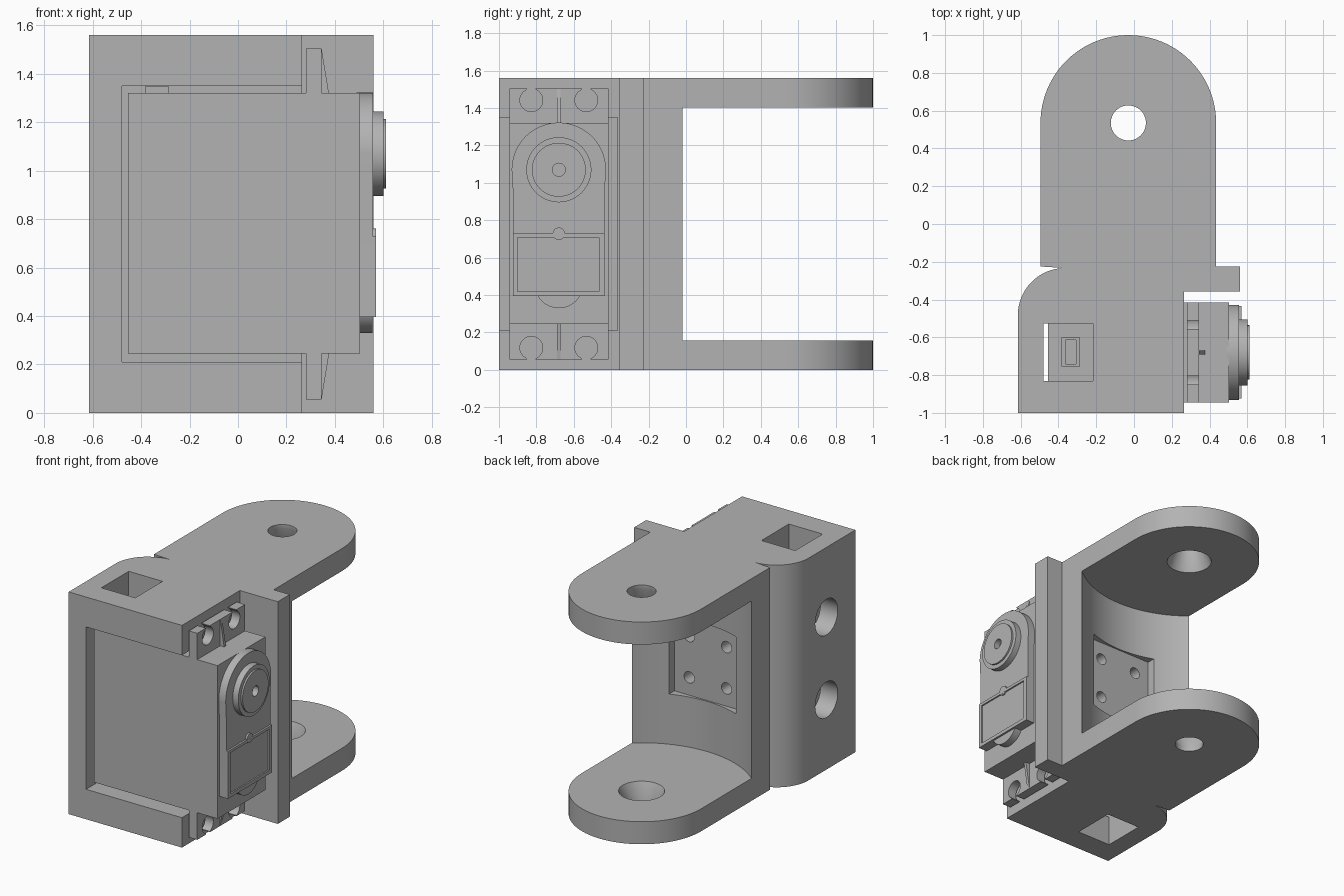
import bpy, bmesh
from math import sin, cos, pi
from mathutils import Vector

if "Cube" in bpy.data.objects:
    bpy.data.objects.remove(bpy.data.objects["Cube"], do_unlink=True)

grey = bpy.data.materials.new("plain grey")
grey.use_nodes = True
GREY = (0.45, 0.45, 0.45, 1)
grey.diffuse_color = GREY
grey.node_tree.nodes["Principled BSDF"].inputs["Base Color"].default_value = GREY

MID = 0.78          # mid height, everything mirrors about it
AXIS = -0.68        # motor centre line in y
EAR = (-0.03, 0.535)  # pivot centre of the two arms


def add(name, bm):
    bmesh.ops.recalc_face_normals(bm, faces=bm.faces)
    mesh = bpy.data.meshes.new(name)
    bm.to_mesh(mesh)
    bm.free()
    mesh.materials.append(grey)
    ob = bpy.data.objects.new(name, mesh)
    bpy.context.collection.objects.link(ob)
    return ob


def prism(name, pts, axis, a, b):
    """Extrude a 2D outline along an axis from a to b."""
    place = {"x": lambda p: (a, p[0], p[1]),
             "y": lambda p: (p[0], a, p[1]),
             "z": lambda p: (p[0], p[1], a)}[axis]
    bm = bmesh.new()
    face = bm.faces.new([bm.verts.new(place(p)) for p in pts])
    out = bmesh.ops.extrude_face_region(bm, geom=[face])
    step = Vector([(b - a) * (axis == k) for k in "xyz"])
    bmesh.ops.translate(bm, vec=step,
                        verts=[v for v in out["geom"] if isinstance(v, bmesh.types.BMVert)])
    return add(name, bm)


def arc(c, r, start, end, n=24):
    return [(c[0] + r * cos(start + (end - start) * i / n),
             c[1] + r * sin(start + (end - start) * i / n)) for i in range(n + 1)]


def disc(name, c, r, axis, a, b, n=48):
    return prism(name, arc(c, r, 0, 2 * pi, n)[:-1], axis, a, b)


def box(name, x, y, z):
    return prism(name, [(x[0], y[0]), (x[1], y[0]), (x[1], y[1]), (x[0], y[1])], "z", *z)


def taper(name, c, r0, z0, r1, z1, n=48):
    """Conical plug standing along z."""
    bm = bmesh.new()
    rings = [[bm.verts.new((x, y, z)) for x, y in arc(c, r, 0, 2 * pi, n)[:-1]]
             for r, z in ((r0, z0), (r1, z1))]
    for i in range(n):
        j = (i + 1) % n
        bm.faces.new((rings[0][i], rings[0][j], rings[1][j], rings[1][i]))
    for ring in rings:
        bm.faces.new(ring)
    return add(name, bm)


def combine(ob, others, mode="DIFFERENCE"):
    for other in others:
        mod = ob.modifiers.new("combine", "BOOLEAN")
        mod.operation, mod.solver, mod.object = mode, "EXACT", other
        bpy.context.view_layer.objects.active = ob
        bpy.ops.object.modifier_apply(modifier=mod.name)
        bpy.data.objects.remove(other, do_unlink=True)


def both(z):
    return (z, 2 * MID - z)


# Bracket: one outline with rounded arm end, side flange and rounded corner
outline = [(-0.615, -1), (0.265, -1), (0.265, -0.358), (0.56, -0.358), (0.56, -0.225), (0.435, -0.225)]
outline += arc(EAR, 0.465, 0, pi, 48)
outline += [(-0.495, -0.225)] + arc((-0.365, -0.483), 0.25, pi / 2, pi, 20)
bracket = prism("bracket", outline, "z", 0, 2 * MID)

cuts = [
    # round clearance between the arms
    disc("arm_gap", EAR, 0.724, "z", 0.158, 1.402, 128),
    # motor bay open to the front and the side
    box("motor_bay", (-0.48, 0.3), (-1.1, -0.365), (0.21, 1.35)),
    # flat mounting recess in the curved wall
    box("mount_recess", (-0.29, 0.23), (-0.2, 0), (0.51, 1.05)),
]
# cable windows in the roof and the floor
for z in ((-0.1, 0.3), (1.3, 1.7)):
    cuts.append(box("cable_window", (-0.48, -0.217), (-0.83, -0.527), z))
for z in both(1.07):
    cuts.append(disc("side_hole", (AXIS, z), 0.125, "x", -0.7, -0.4))
for dx in (-0.145, 0.145):
    for dz in (-0.145, 0.145):
        cuts.append(disc("screw_hole", (EAR[0] + dx, MID + dz), 0.04, "y", -0.45, -0.1, 24))
# pivot holes, wider on the inside
cuts.append(disc("pivot_hole", EAR, 0.093, "z", -0.1, 1.7))
for outer, inner in zip(both(1.53), both(1.4)):
    cuts.append(taper("pivot_flare", EAR, 0.093, outer, 0.148, inner))
combine(bracket, cuts)

# Motor case
Y = (-0.945, -0.415)
box("motor_case", (-0.455, 0.503), Y, (0.245, 1.32))

# Mounting tabs with open screw slots and a stiffening rib
for side, name in ((1, "upper"), (-1, "lower")):
    def z_at(h):
        return MID + side * h
    tab = box(name + "_tab", (0.28, 0.345), Y, sorted((z_at(0.5), z_at(0.725))))
    holes = []
    for y in (AXIS - 0.147, AXIS + 0.147):
        holes.append(disc("hole", (y, z_at(0.662)), 0.061, "x", 0.2, 0.4, 32))
        holes.append(box("slot", (0.2, 0.4), (y - 0.022, y + 0.022), sorted((z_at(0.662), z_at(0.8)))))
    combine(tab, holes)
    prism(name + "_tab_rib", [(0.34, z_at(0.725)), (0.345, z_at(0.725)), (0.377, z_at(0.53)), (0.34, z_at(0.53))],
          "y", AXIS - 0.01, AXIS + 0.01)

# Cable socket on top of the case
socket = box("cable_socket", (-0.385, -0.285), (-0.755, -0.6), (1.3, 1.348))
combine(socket, [box("socket_recess", (-0.363, -0.307), (-0.74, -0.615), (1.33, 1.4))])

# Gear cover with rounded top, then the lower bulge
cover = arc((AXIS, 1.07), 0.252, 0, pi, 40) + [(-0.925, 0.95), (-0.925, 0.395), (-0.435, 0.395), (-0.435, 0.95)]
prism("gear_cover", cover, "x", 0.49, 0.557)
disc("cover_bulge", (AXIS, 0.46), 0.13, "x", 0.49, 0.556)

# Label frame with a sunken panel and a small round bump
frame = box("label_frame", (0.54, 0.57), (-0.925, -0.435), (0.395, 0.728))
combine(frame, [box("label_recess", (0.56, 0.6), (-0.9, -0.465), (0.42, 0.708))])
disc("frame_bump", (AXIS, 0.728), 0.033, "x", 0.54, 0.569, 24)

# Output hub with a stepped rim and a centre hole
hub = disc("output_hub", (AXIS, 1.07), 0.174, "x", 0.54, 0.6, 64)
combine(hub, [disc("step", (AXIS, 1.07), 0.144, "x", 0.54, 0.612, 64)], "UNION")
combine(hub, [disc("bore", (AXIS, 1.07), 0.035, "x", 0.57, 0.7, 24)])

# Smooth curved walls while keeping hard edges
for ob in bpy.context.scene.objects:
    ob.select_set(ob.type == "MESH")
bpy.context.view_layer.objects.active = bracket
bpy.ops.object.shade_smooth_by_angle(angle=pi / 6)
